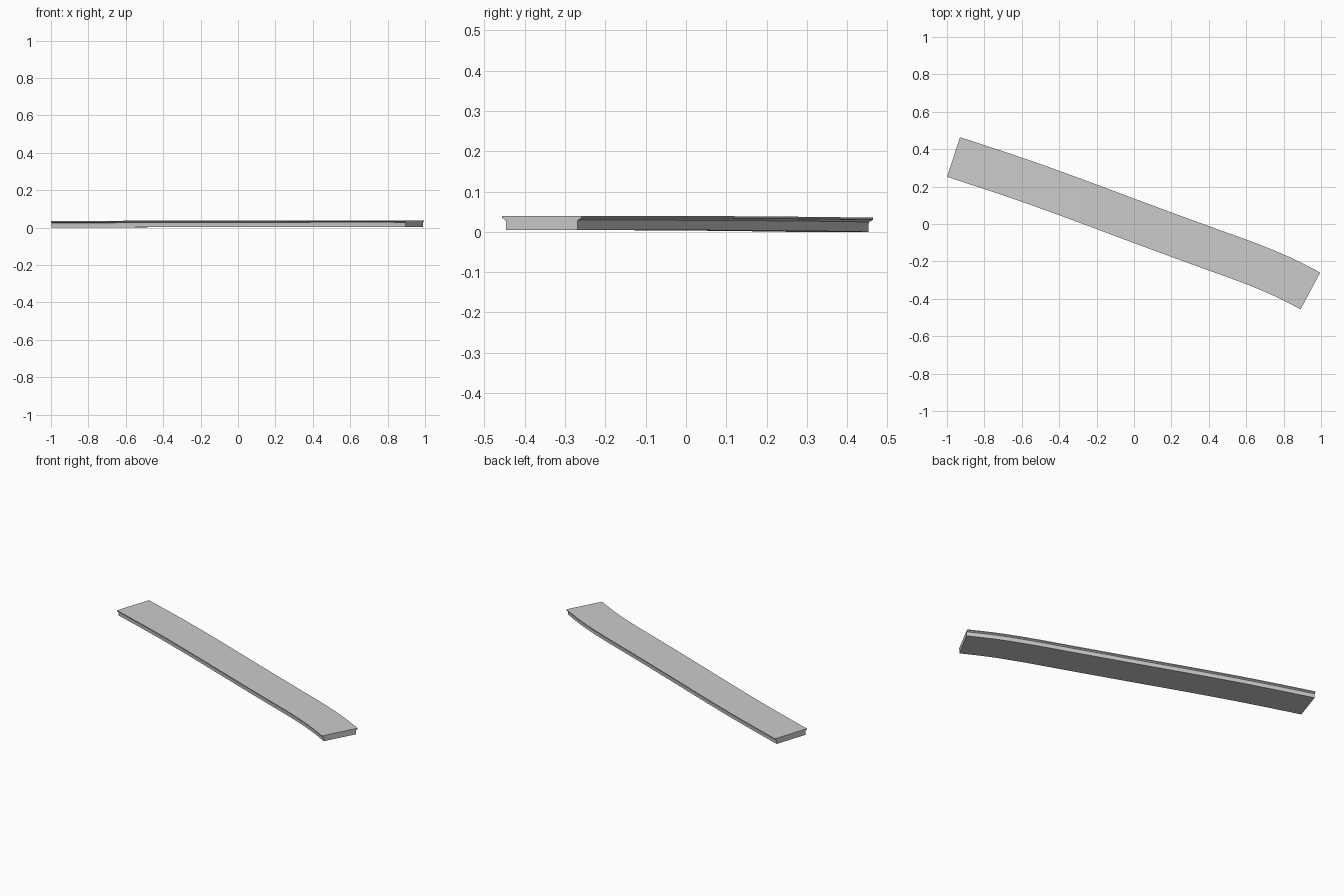
import bpy, bmesh
from mathutils import Vector

if "Cube" in bpy.data.objects:
    bpy.data.objects.remove(bpy.data.objects["Cube"])

# Centre line of the deck (x, y), gently curved at the right end
PATH = [(-0.965, 0.358), (-0.6, 0.237), (-0.3, 0.129), (0.0, 0.017),
        (0.2, -0.057), (0.4, -0.130), (0.6, -0.2025), (0.78, -0.276), (0.943, -0.358)]
START_DIR, END_DIR = Vector((0.951, -0.31)), Vector((0.882, -0.47))
STEPS = 5

# Half of the cross-section (offset, z): bottom, wall, flared underside, top lip
HALF = [(0.100, 0.0), (0.100, 0.0205), (0.1015, 0.0245), (0.105, 0.0265),
        (0.1115, 0.030), (0.1115, 0.035)]
PROFILE = HALF + [(-x, z) for x, z in reversed(HALF)]


def smooth_path():
    """Hermite samples through the path as (point, direction)."""
    p = [Vector(q) for q in PATH]
    n = len(p)
    tan = []
    for i in range(n):
        if i == 0:
            tan.append(START_DIR)
        elif i == n - 1:
            tan.append(END_DIR)
        else:
            tan.append((p[i + 1] - p[i - 1]).normalized())
    out = []
    for i in range(n - 1):
        d = (p[i + 1] - p[i]).length
        for s in range(STEPS):
            t = s / STEPS
            a = 2*t**3 - 3*t**2 + 1
            b = (t**3 - 2*t**2 + t) * d
            c = -2*t**3 + 3*t**2
            e = (t**3 - t**2) * d
            pos = a*p[i] + b*tan[i] + c*p[i + 1] + e*tan[i + 1]
            out.append((pos, tan[i].lerp(tan[i + 1], t).normalized()))
    out.append((p[-1], tan[-1].normalized()))
    return out


# Sweep the deck section along the path with a very slight rise
bm = bmesh.new()
rings = []
for pos, d in smooth_path():
    side = Vector((-d.y, d.x))
    u = (pos.x + 0.965) / 1.908
    lift = 0.0105 * u - 0.0062 * u * u
    ring = []
    for off, z in PROFILE:
        q = pos + side * off
        ring.append(bm.verts.new((q.x, q.y, z + lift)))
    rings.append(ring)
n = len(PROFILE)
for r0, r1 in zip(rings, rings[1:]):
    for j in range(n):
        k = (j + 1) % n
        bm.faces.new((r0[j], r0[k], r1[k], r1[j]))
bm.faces.new(rings[0])
bm.faces.new(rings[-1])
bmesh.ops.recalc_face_normals(bm, faces=bm.faces)
mesh = bpy.data.meshes.new("bridge_deck")
bm.to_mesh(mesh)
bm.free()
deck = bpy.data.objects.new("bridge_deck", mesh)
bpy.context.collection.objects.link(deck)
bpy.context.view_layer.objects.active = deck
deck.select_set(True)
bpy.ops.object.shade_smooth_by_angle(angle=0.6)
